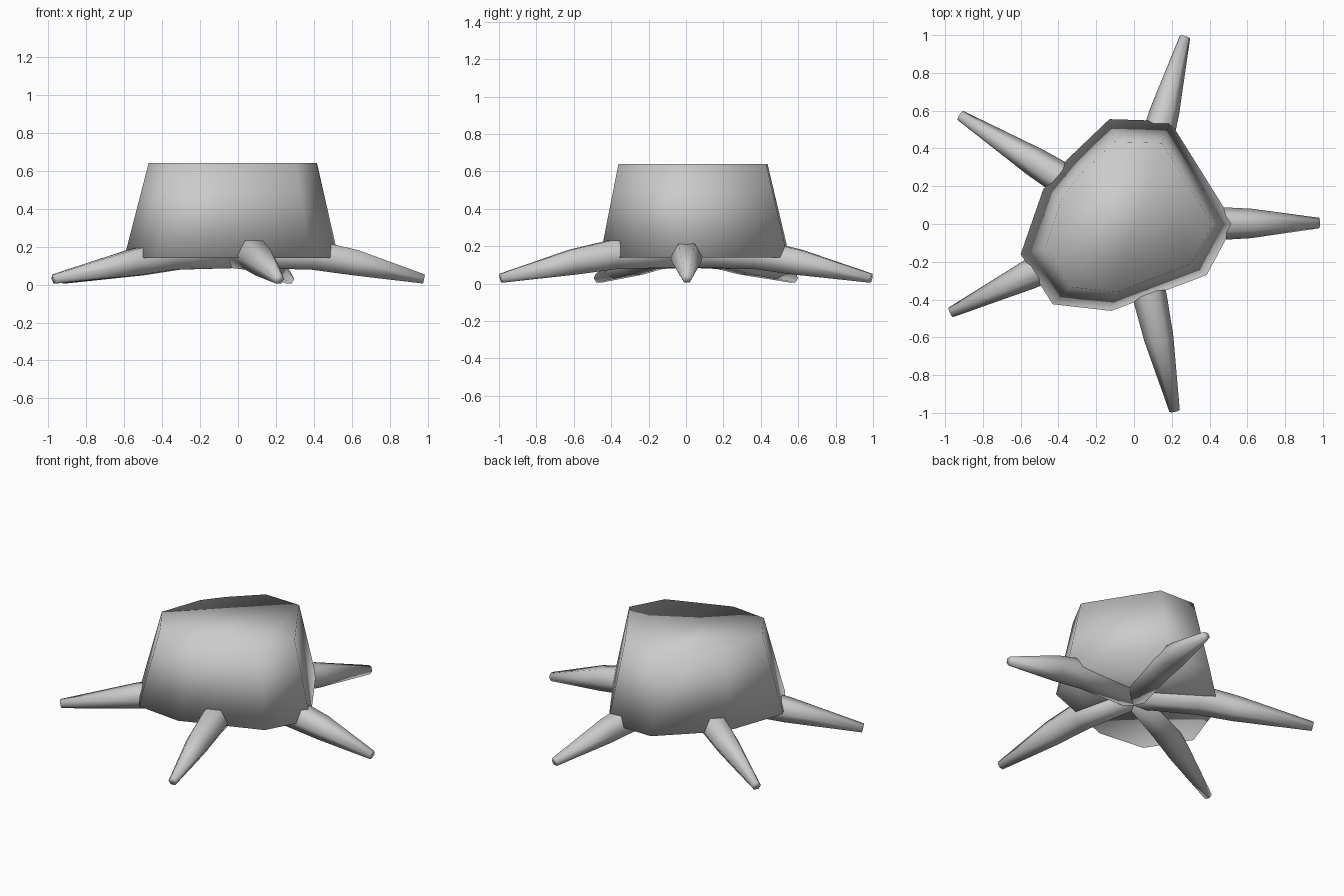
import bpy, bmesh
from math import cos, sin, pi
from mathutils import Vector

cube = bpy.data.objects.get("Cube")
if cube:
    bpy.data.objects.remove(cube, do_unlink=True)

grey = bpy.data.materials.new("bark_grey")
grey.use_nodes = True
colour = (0.6, 0.6, 0.6, 1)
grey.diffuse_color = colour
grey.node_tree.nodes["Principled BSDF"].inputs["Base Color"].default_value = colour


def loft(name, rings):
    """Skin a list of vertex rings, cap both ends and shade smooth."""
    bm = bmesh.new()
    loops = [[bm.verts.new(p) for p in ring] for ring in rings]
    count = len(loops[0])
    for low, high in zip(loops, loops[1:]):
        for i in range(count):
            j = (i + 1) % count
            bm.faces.new((low[i], low[j], high[j], high[i]))
    bm.faces.new(loops[0][::-1])
    bm.faces.new(loops[-1])
    bmesh.ops.recalc_face_normals(bm, faces=bm.faces)
    for face in bm.faces:
        face.smooth = True
    mesh = bpy.data.meshes.new(name)
    bm.to_mesh(mesh)
    bm.free()
    mesh.materials.append(grey)
    obj = bpy.data.objects.new(name, mesh)
    bpy.context.collection.objects.link(obj)


# Irregular trunk, tapering upwards
outline = [(0.53, 0.0), (0.19, 0.545), (-0.13, 0.555), (-0.35, 0.345),
           (-0.48, 0.185), (-0.6, -0.16), (-0.43, -0.425),
           (-0.12, -0.46), (0.385, -0.27)]
loft("trunk", [[(x * s, y * s, z) for x, y in outline]
               for s, z in ((1, 0.14), (0.785, 0.64))])


# Six-sided roots spreading from the centre down to the ground
def root(name, tip):
    tip = Vector((*tip, 0))
    out = tip.normalized()
    side = Vector((-out.y, out.x, 0))
    rings = []
    for reach, z, radius in ((0, 0.16, 0.085), (0.4, 0.155, 0.09),
                             (0.62, 0.115, 0.078), (tip.length, 0.029, 0.028)):
        centre = out * reach + Vector((0, 0, z))
        # Lean each section slightly so it stays square to the root
        up = (Vector((0, 0, 1)) + out * 0.2).normalized()
        rings.append([centre + side * radius * cos(a * pi / 3)
                      + up * radius * sin(a * pi / 3) for a in range(6)])
    loft(name, rings)


roots = {"left": (0.98, 0.005), "back_left": (0.27, 0.99),
         "back_right": (-0.92, 0.575), "front_right": (-0.97, -0.468),
         "front_left": (0.215, -0.99)}
for place, tip in roots.items():
    root(place + "_root", tip)
